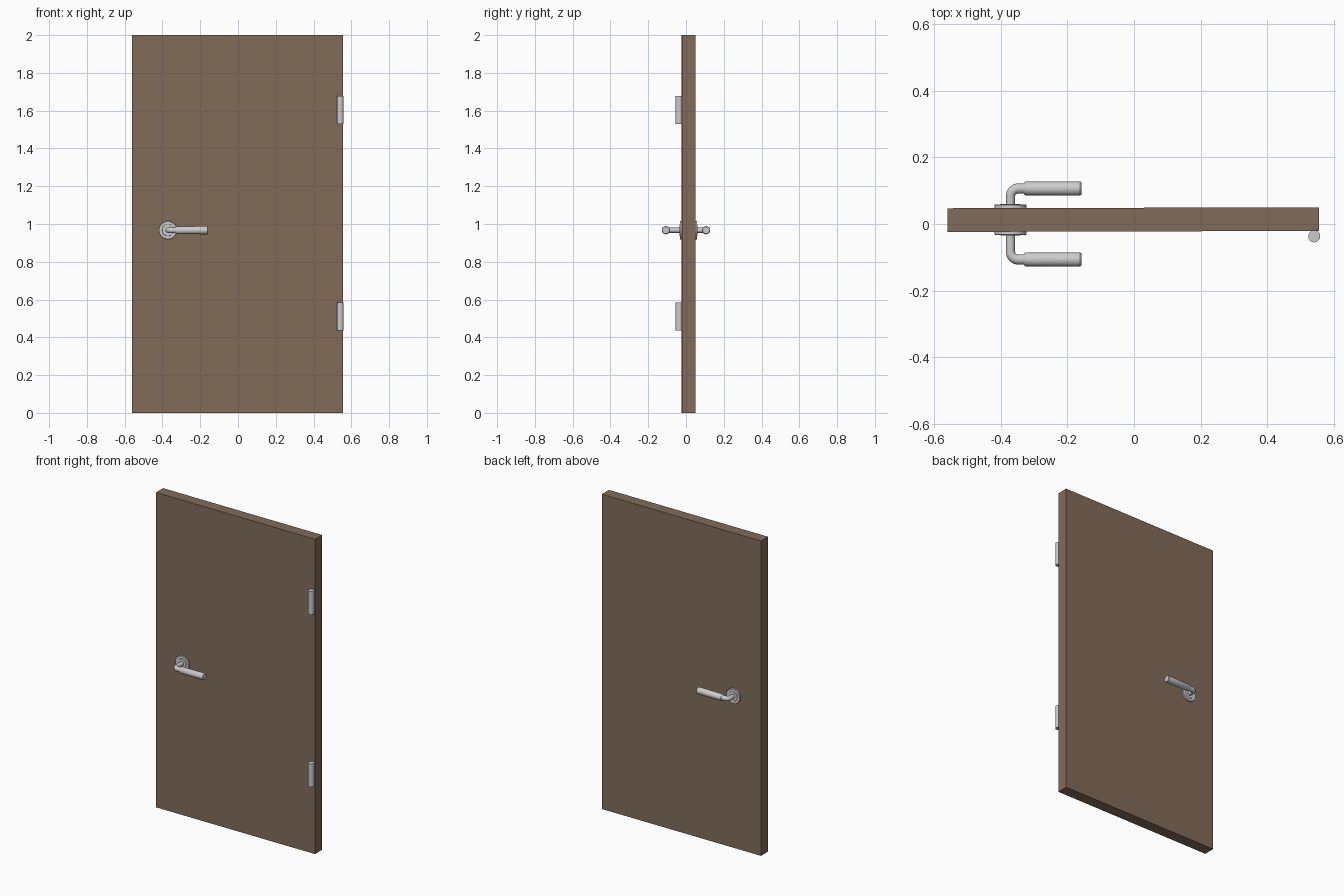
import bpy, bmesh, math
from mathutils import Matrix, Vector

if "Cube" in bpy.data.objects:
    bpy.data.objects.remove(bpy.data.objects["Cube"])


def material(name, color):
    m = bpy.data.materials.new(name)
    m.diffuse_color = color
    m.use_nodes = True
    m.node_tree.nodes["Principled BSDF"].inputs["Base Color"].default_value = m.diffuse_color
    return m


WOOD = material("brown_wood", (0.22, 0.15, 0.10, 1))


def finish(name, bm, smooth=True):
    bmesh.ops.recalc_face_normals(bm, faces=bm.faces)
    me = bpy.data.meshes.new(name)
    bm.to_mesh(me)
    bm.free()
    ob = bpy.data.objects.new(name, me)
    bpy.context.collection.objects.link(ob)
    if smooth:
        bpy.ops.object.select_all(action='DESELECT')
        bpy.context.view_layer.objects.active = ob
        ob.select_set(True)
        bpy.ops.object.shade_smooth_by_angle(angle=math.radians(35))
    return ob


def sweep(name, stations, sides=32):
    """Round tube through (centre, direction, radius) stations lying in a plane of constant z."""
    bm = bmesh.new()
    rings = []
    for centre, direction, r in stations:
        up = Vector((0, 0, 1))
        side = Vector(direction).normalized().cross(up)
        rings.append([bm.verts.new(Vector(centre) + r * (math.cos(a) * side + math.sin(a) * up))
                      for a in (2 * math.pi * i / sides for i in range(sides))])
    for a, b in zip(rings, rings[1:]):
        for i in range(sides):
            j = (i + 1) % sides
            bm.faces.new((a[i], a[j], b[j], b[i]))
    bm.faces.new(rings[0])
    bm.faces.new(rings[-1])
    return finish(name, bm)


# Door slab
bm = bmesh.new()
bmesh.ops.create_cube(bm, size=1, matrix=Matrix.Translation((-0.002, 0.0132, 1))
                      @ Matrix.Rotation(math.radians(0.15), 4, 'Z')
                      @ Matrix.Diagonal((1.116, 0.071, 2, 1)))
finish("door_panel", bm, smooth=False).data.materials.append(WOOD)

HX, HZ, HY, BEND = -0.371, 0.967, 0.1065, 0.024

for label, s, face in (("front", -1, -0.0225), ("back", 1, 0.0485)):
    # Stepped round rosette
    out = (0, s, 0)
    sweep(label + "_rosette", [((HX, face + s * d, HZ), out, r) for d, r in
                               ((-0.005, 0.048), (0.0085, 0.048), (0.010, 0.0465),
                                (0.010, 0.031), (0.012, 0.030))], 48)

    # Stem with rounded elbow and short neck
    path = [((HX, face, HZ), out, 0.0135)]
    for i in range(9):
        a = math.pi / 2 * i / 8
        path.append(((HX + BEND * (1 - math.cos(a)), s * (HY - BEND + BEND * math.sin(a)), HZ),
                     (math.sin(a), s * math.cos(a), 0), 0.0135 + 0.002 * i / 8))
    path.append(((-0.32, s * HY, HZ), (1, 0, 0), 0.0155))
    sweep(label + "_lever_stem", path)

    # Thicker grip with eased ends
    end = -0.158
    sweep(label + "_lever_grip", [((x, s * HY, HZ), (1, 0, 0), r) for x, r in
                                  ((-0.330, 0.0175), (-0.325, 0.0205),
                                   (end - 0.004, 0.0215), (end, 0.0185))])

# Hinge barrels
for label, z in (("lower", 0.51), ("upper", 1.604)):
    bm = bmesh.new()
    bmesh.ops.create_cone(bm, cap_ends=True, segments=32, radius1=0.018, radius2=0.018,
                          depth=0.147, matrix=Matrix.Translation((0.541, -0.037, z)))
    finish(label + "_hinge", bm)
